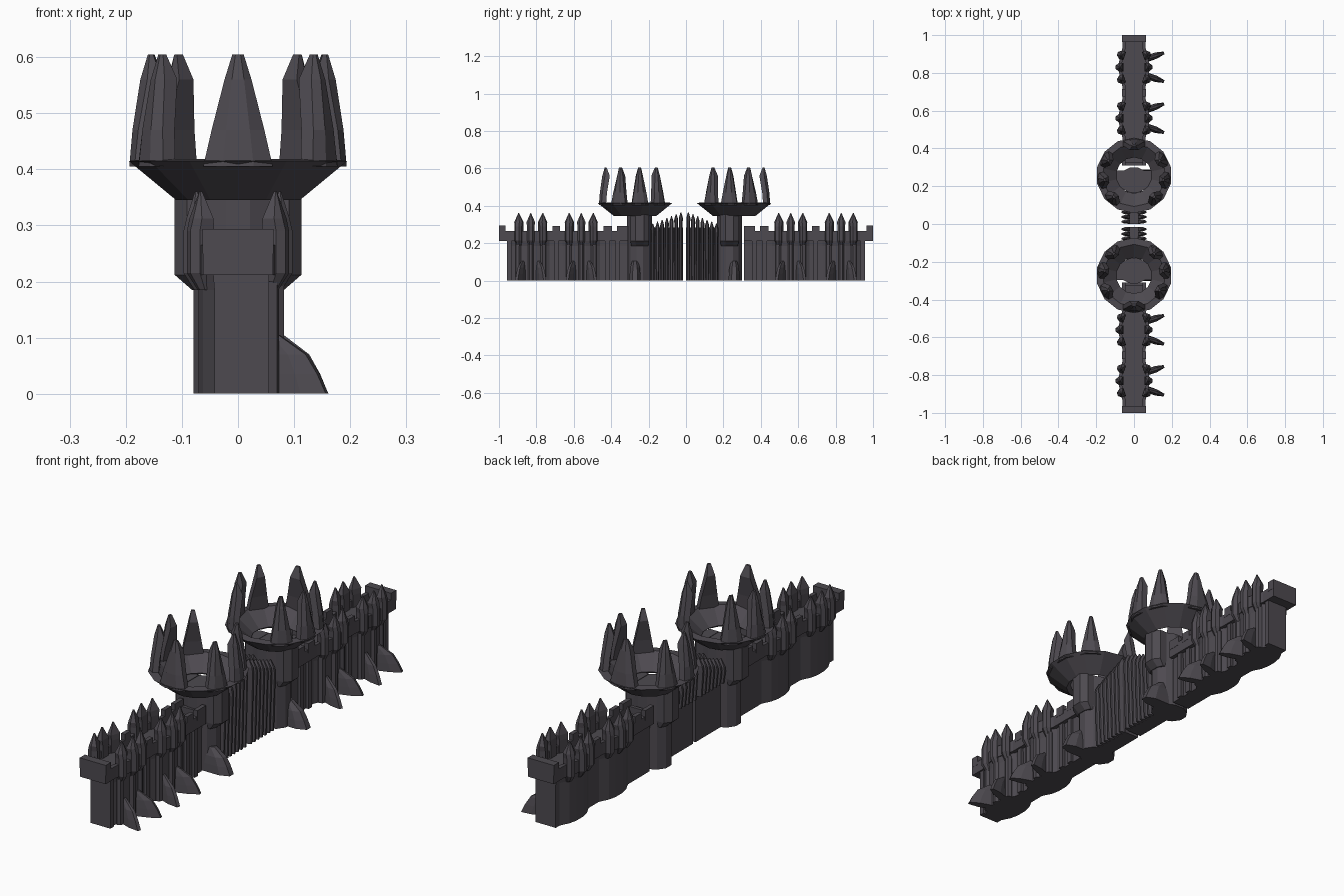
import bpy, bmesh, math
from mathutils import Vector

if "Cube" in bpy.data.objects:
    bpy.data.objects.remove(bpy.data.objects["Cube"])

stone = bpy.data.materials.new("dark_stone")
stone.diffuse_color = (0.075, 0.068, 0.08, 1)
stone.use_nodes = True
stone.node_tree.nodes["Principled BSDF"].inputs["Base Color"].default_value = stone.diffuse_color


def loft(name, rings, closed=False):
    """Skin rings of equal length; cap the ends, or join last ring to first."""
    bm = bmesh.new()
    rows = [[bm.verts.new(p) for p in r] for r in rings]
    n = len(rows[0])
    pairs = list(zip(rows, rows[1:])) + ([(rows[-1], rows[0])] if closed else [])
    for a, b in pairs:
        for i in range(n):
            j = (i + 1) % n
            bm.faces.new((a[i], a[j], b[j], b[i]))
    if not closed:
        bm.faces.new(rows[0])
        bm.faces.new(rows[-1])
    bmesh.ops.recalc_face_normals(bm, faces=bm.faces)
    me = bpy.data.meshes.new(name)
    bm.to_mesh(me)
    bm.free()
    me.materials.append(stone)
    ob = bpy.data.objects.new(name, me)
    bpy.context.collection.objects.link(ob)
    return ob


def box(name, x0, x1, y0, y1, z0, z1):
    q = [(x0, y0), (x1, y0), (x1, y1), (x0, y1)]
    return loft(name, [[(x, y, z) for x, y in q] for z in (z0, z1)])


def blade(name, origin, angle, sections):
    """Upright piece; sections are (z, inner, outer, half width) facing along angle."""
    o = Vector(origin)
    d = Vector((math.cos(angle), math.sin(angle)))
    t = Vector((-d.y, d.x))
    rings = []
    for z, a, b, w in sections:
        pts = [o + d * a - t * w, o + d * (a + 0.65 * (b - a)) - t * w, o + d * b - t * w * 0.45,
               o + d * b + t * w * 0.45, o + d * (a + 0.65 * (b - a)) + t * w, o + d * a + t * w]
        rings.append([(p.x, p.y, z) for p in pts])
    return loft(name, rings)


def outline(s, half, bulge, y0, y1, z):
    """Wall plan with two rounded bulges."""
    side = [(y0, half)]
    for c in (0.56, 0.83):
        side += [(c - 0.10, half), (c - 0.06, bulge - 0.008), (c - 0.025, bulge),
                 (c + 0.025, bulge), (c + 0.06, bulge - 0.008), (c + 0.10, half)]
    side.append((y1, half))
    return [(x, s * y, z) for y, x in side] + [(-x, s * y, z) for y, x in reversed(side)]


def claw(name, origin, angle, w, reach):
    """Clawed buttress on the outer foot."""
    return blade(name, origin, angle, [(0, -0.03, reach, w), (0.035, -0.03, reach * 0.83, w * 0.95),
                                       (0.07, -0.03, reach * 0.6, w * 0.85), (0.105, -0.03, 0.005, w * 0.5)])


SPIKE = [(0.185, -0.022, 0.0, 0.012), (0.215, -0.022, 0.019, 0.02), (0.29, -0.022, 0.019, 0.02),
         (0.312, -0.02, 0.014, 0.023), (0.36, -0.006, -0.001, 0.002)]
CROWN = [(0.405, 0.155, 0.193, 0.062), (0.47, 0.15, 0.188, 0.047), (0.56, 0.135, 0.175, 0.024),
         (0.605, 0.152, 0.162, 0.010)]

for s in (1, -1):
    # curtain wall with hollow parapet
    loft("wall", [outline(s, 0.042, 0.07, 0.31, 0.957, 0), outline(s, 0.042, 0.07, 0.31, 0.957, 0.185),
                  outline(s, 0.045, 0.078, 0.31, 0.957, 0.22)])
    loft("parapet", [outline(s, 0.062, 0.08, 0.31, 1.0, 0.212), outline(s, 0.062, 0.08, 0.31, 1.0, 0.265),
                     outline(s, 0.045, 0.063, 0.325, 0.982, 0.265), outline(s, 0.045, 0.063, 0.325, 0.982, 0.235)])
    # merlons
    box("end_merlon", -0.063, 0.063, *sorted((s * 0.964, s)), 0.25, 0.294)
    for y0, y1 in ((0.675, 0.715), (0.31, 0.37), (0.395, 0.44)):
        for x in (-0.054, 0.054):
            box("merlon", x - 0.009, x + 0.009, *sorted((s * y0, s * y1)), 0.25, 0.292)

    for c in (0.56, 0.83):
        # parapet spikes around each bulge
        for side in (1, -1):
            for k in (-1, 0, 1):
                x = side * (0.078 if k == 0 else 0.070)
                ang = math.atan2(s * k * 0.35, side)
                blade("wall_spike", (x, s * (c + k * 0.066)), ang, SPIKE)
        # ribs and claws on the outer face
        for k in (-1, 0, 1):
            x = 0.066 if k == 0 else 0.056
            blade("wall_rib", (x, s * (c + k * 0.066)), s * k * 0.3,
                  [(0, -0.02, 0.016, 0.016), (0.2, -0.02, 0.016, 0.016)])
        for k in (-1, 1):
            claw("wall_claw", (0.068, s * (c + k * 0.045)), s * k * 0.33, 0.017, 0.096)
    for y in (0.365, 0.42, 0.695, 0.945):
        box("wall_pilaster", 0.03, 0.055, s * y - 0.012, s * y + 0.012, 0, 0.215)

    # tower shaft, broader across the wall near the top
    cy = s * 0.265 - 0.0075
    sy = cy - s * 0.025

    def plan(rx, ry, z):
        return [(rx * math.cos(a), sy + ry * math.sin(a), z)
                for a in [math.pi / 12 + i * math.pi / 6 for i in range(12)]]
    loft("tower_shaft", [plan(0.082, 0.069, 0), plan(0.082, 0.069, 0.35)])
    for side in (1, -1):
        x0, x1 = sorted((side * 0.06, side * 0.113))
        blade("tower_shoulder", (0, sy), 0 if side > 0 else math.pi,
              [(0.185, 0.05, 0.082, 0.045), (0.212, 0.05, 0.113, 0.05), (0.352, 0.05, 0.113, 0.05)])
    claw("tower_buttress", (0.076, cy), 0, 0.03, 0.085)

    # crown bowl
    def ring(r, z):
        return [(r * math.cos(a), cy + r * math.sin(a), z)
                for a in [math.pi / 14 * (2 * i) + math.pi / 2 for i in range(14)]]
    loft("crown_bowl", [ring(0.113, 0.345), ring(0.2, 0.415), ring(0.165, 0.418), ring(0.095, 0.358)], True)
    # crown spikes, open towards the gate
    for deg in (0, 60, -60, 99, -99, 137, -137):
        blade("crown_spike", (0, cy), s * math.pi / 2 + math.radians(deg),
              [(z, a, b, w if deg == 0 else w * 0.72) for z, a, b, w in CROWN])

    # gate leaf with bars rising to the middle
    g0 = -0.0075
    box("gate_leaf", -0.035, 0.035, *sorted((g0 + s * 0.008, g0 + s * 0.19)), 0, 0.285)
    for i in range(7):
        y = g0 + s * (0.02 + i * 0.025)
        top = 0.365 - i * 0.010
        for side in (1, -1):
            low = 0 if side > 0 else 0.2
            blade("gate_bar", (side * 0.035, y), 0 if side > 0 else math.pi,
                  [(low, -0.015, 0.022, 0.009), (top - 0.05, -0.015, 0.03, 0.010),
                   (top - 0.03, -0.012, 0.026, 0.011), (top, 0.006, 0.010, 0.002)])
